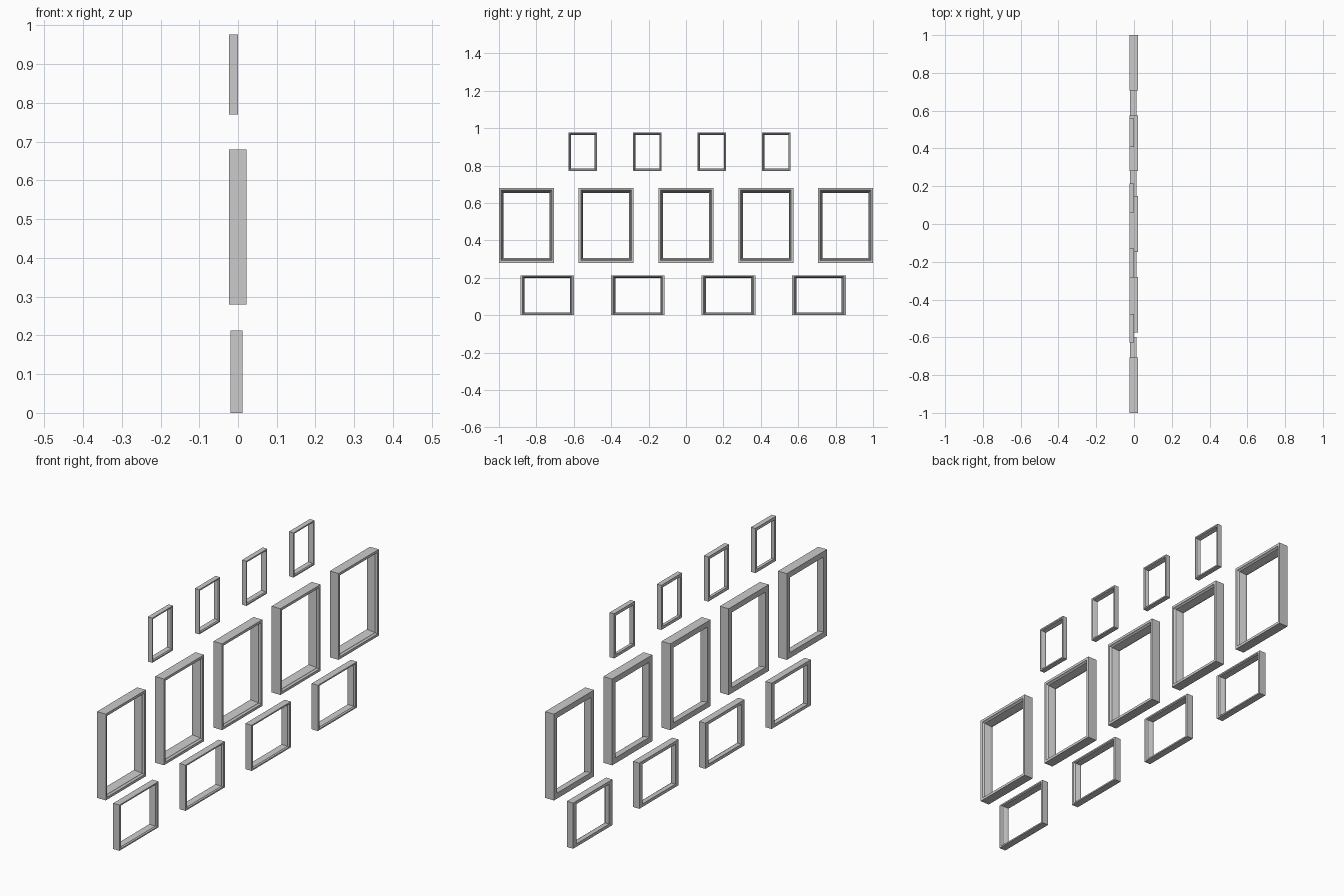
import bpy, bmesh

if "Cube" in bpy.data.objects:
    bpy.data.objects.remove(bpy.data.objects["Cube"])

# Moulding cross-section: (inset from outer edge as fraction of large bar, depth 0 back .. 1 front)
PROFILE = [(0, 0), (0, 1), (0.45, 1), (0.58, 0.86), (0.7, 0.82), (1.0, 0.2), (1.0, 0)]


def frame(name, y, z0, z1, width, x0, x1, bar_y, bar_z):
    """Sweep the moulding around a rectangle with mitred corners."""
    bm = bmesh.new()
    zc, hz, hy = (z0 + z1) / 2, (z1 - z0) / 2, width / 2
    rings = []
    for sy, sz in ((-1, -1), (1, -1), (1, 1), (-1, 1)):
        rings.append([bm.verts.new((x0 + d * (x1 - x0),
                                    y + sy * (hy - i * bar_y),
                                    zc + sz * (hz - i * bar_z))) for i, d in PROFILE])
    n = len(PROFILE)
    for k in range(4):
        a, b = rings[k], rings[(k + 1) % 4]
        for i in range(n):
            j = (i + 1) % n
            bm.faces.new((a[i], b[i], b[j], a[j]))
    bmesh.ops.recalc_face_normals(bm, faces=bm.faces)
    me = bpy.data.meshes.new(name)
    bm.to_mesh(me)
    bm.free()
    bpy.context.collection.objects.link(bpy.data.objects.new(name, me))


# Middle row: large portrait frames
for k in range(5):
    frame(f"large_frame_{k + 1}", -0.853 + 0.4265 * k, 0.28, 0.68, 0.294, -0.023, 0.022, 0.024, 0.026)
# Top row: small portrait frames
for k in range(4):
    frame(f"small_frame_{k + 1}", -0.552 + 0.345 * k, 0.77, 0.977, 0.152, -0.023, 0.0, 0.012, 0.0135)
# Bottom row: landscape frames
for k in range(4):
    frame(f"landscape_frame_{k + 1}", -0.742 + 0.4845 * k, 0, 0.212, 0.287, -0.02, 0.012, 0.023, 0.014)
